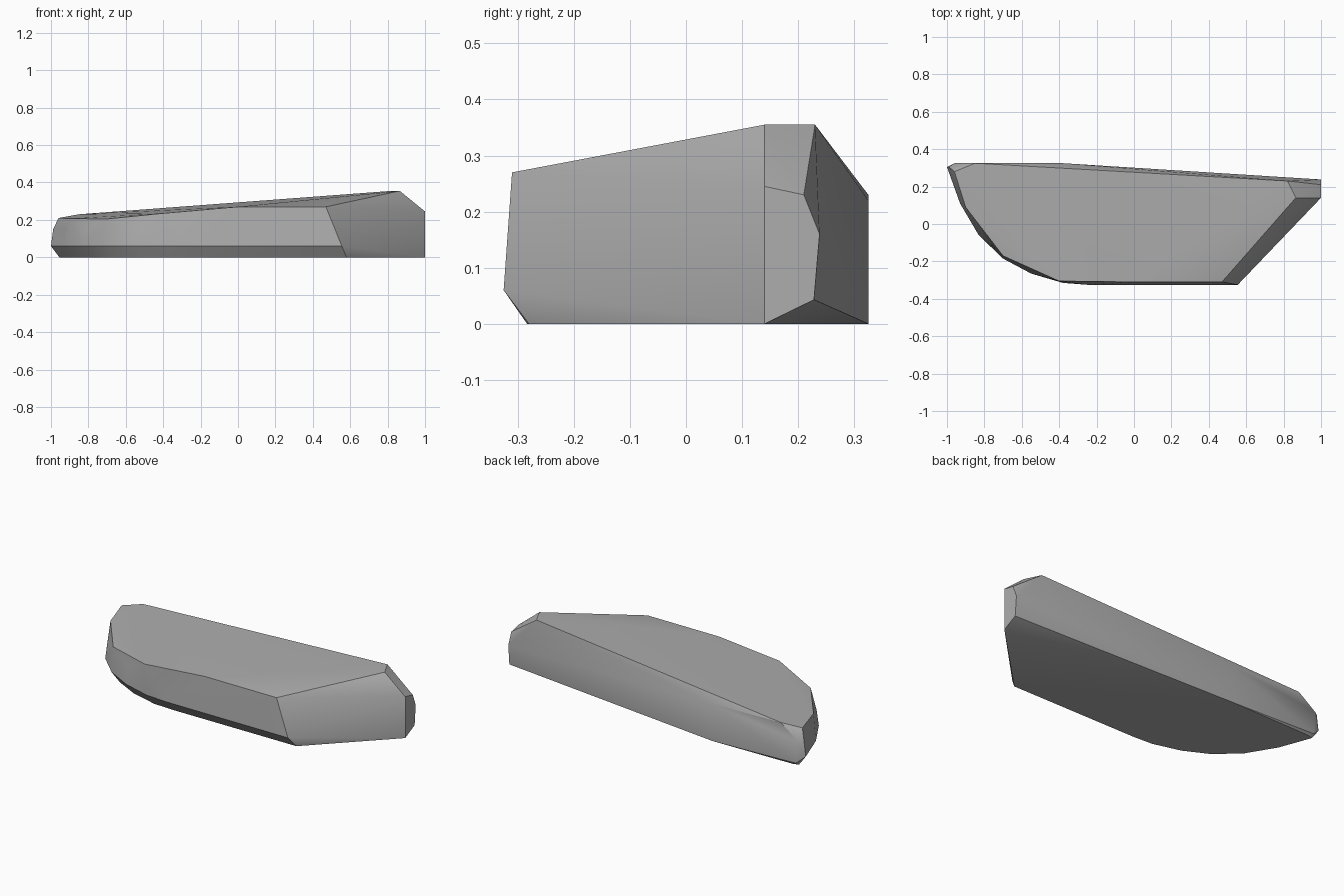
import bpy
import bmesh
import math
from mathutils import Vector

# Remove the default object
default_cube = bpy.data.objects.get("Cube")
if default_cube:
    bpy.data.objects.remove(default_cube, do_unlink=True)


def make_material(name, colour):
    material = bpy.data.materials.new(name)
    material.use_nodes = True
    material.diffuse_color = colour
    shader = next(node for node in material.node_tree.nodes if node.type == "BSDF_PRINCIPLED")
    shader.inputs["Base Color"].default_value = colour
    return material


def inset_ring(outline, centre, amount, height):
    """Move an outline towards a centre and lift it to a height."""
    ring = []
    for x, y in outline:
        point = Vector((x, y))
        point += (centre - point).normalized() * amount
        ring.append(Vector((point.x, point.y, height)))
    return ring


def hull_object(name, points, material, smooth_angle):
    """Wrap points in a convex faceted stone with softly shaded bends."""
    mesh = bpy.data.meshes.new(name)
    bm = bmesh.new()
    for point in points:
        bm.verts.new(point)
    result = bmesh.ops.convex_hull(bm, input=bm.verts)
    unused = {item for key in ("geom_interior", "geom_unused") for item in result[key]}
    loose = [item for item in unused if isinstance(item, bmesh.types.BMVert)]
    bmesh.ops.delete(bm, geom=loose, context="VERTS")
    bmesh.ops.dissolve_limit(bm, angle_limit=math.radians(1), verts=bm.verts, edges=bm.edges)
    bmesh.ops.recalc_face_normals(bm, faces=bm.faces)
    bm.to_mesh(mesh)
    bm.free()
    mesh.materials.append(material)
    stone = bpy.data.objects.new(name, mesh)
    bpy.context.collection.objects.link(stone)
    bpy.ops.object.select_all(action="DESELECT")
    stone.select_set(True)
    bpy.context.view_layer.objects.active = stone
    bpy.ops.object.shade_smooth_by_angle(angle=math.radians(smooth_angle))
    return stone


# Rounded front and right side of the slab, widest just above the ground
centre = Vector((0, 0.3))
curve = [(-1, 0.305), (-0.93, 0.11), (-0.83, -0.06), (-0.7, -0.185),
         (-0.55, -0.265), (-0.38, -0.315), (-0.25, -0.325)]
points = inset_ring(curve, centre, 0, 0.06)
points += inset_ring(curve, centre, 0.012, 0.15)
points += inset_ring(curve, centre, 0.045, 0)

# Edge of the sloping top, from the low end round to the peak
points += [(-0.96, 0.28, 0.21), (-0.9, 0.09, 0.207), (-0.7, -0.17, 0.205),
           (-0.4, -0.305, 0.235), (0, -0.31, 0.27), (0.47, -0.31, 0.27),
           (0.865, 0.14, 0.355), (0.82, 0.23, 0.355)]

# Back edge
points += [(-0.85, 0.325, 0.23), (-0.38, 0.325, 0.22), (-0.4, 0.325, 0),
           (-0.95, 0.325, 0.015), (-0.96, 0.325, 0.15), (-0.92, 0.315, 0)]

# Angled front corner and the blunt left end
points += [(0.555, -0.325, 0.06), (0.58, -0.28, 0)]
end_face = [(0.14, 0), (0.14, 0.245), (0.21, 0.23), (0.238, 0.16), (0.228, 0.043)]
points += [(1, y, z) for y, z in end_face]

grey_stone = make_material("grey stone", (0.42, 0.42, 0.42, 1))
hull_object("stone_slab", points, grey_stone, 30)
